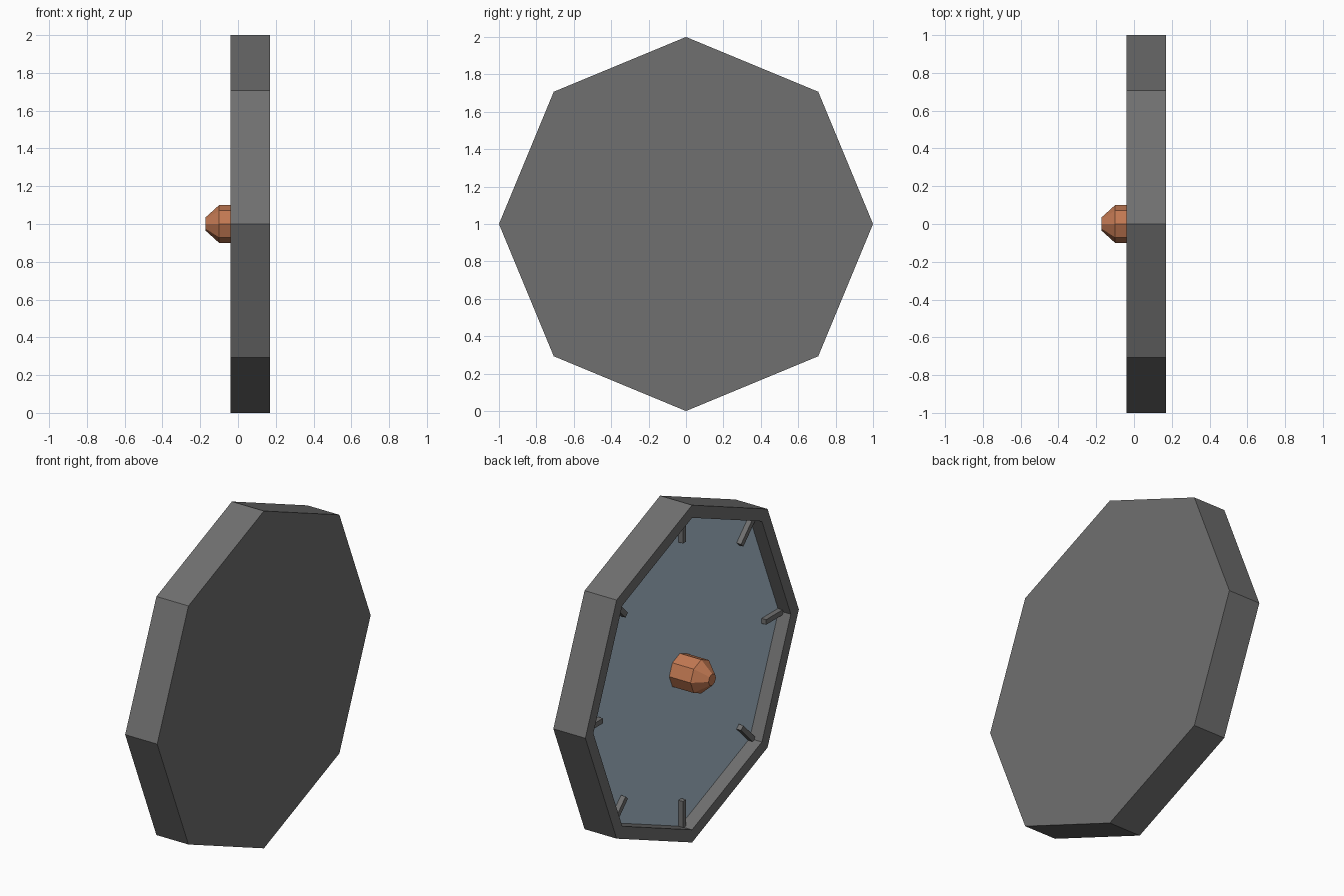
import bpy, bmesh
from math import cos, sin, tau
from mathutils import Matrix

if "Cube" in bpy.data.objects:
    bpy.data.objects.remove(bpy.data.objects["Cube"], do_unlink=True)

SIDES = 8
RIM_X, FLOOR_X, BACK_X = -0.04, 0.04, 0.17
INNER_R = 0.925


def material(name, rgb):
    m = bpy.data.materials.new(name)
    m.use_nodes = True
    m.diffuse_color = (*rgb, 1)
    m.node_tree.nodes["Principled BSDF"].inputs["Base Color"].default_value = (*rgb, 1)
    return m


grey = material("dark grey", (0.16, 0.16, 0.16))
blue = material("pale blue", (0.43, 0.56, 0.67))
copper = material("copper", (0.54, 0.19, 0.085))


def finish(bm, name, *mats):
    bmesh.ops.recalc_face_normals(bm, faces=bm.faces)
    mesh = bpy.data.meshes.new(name)
    bm.to_mesh(mesh)
    bm.free()
    for m in mats:
        mesh.materials.append(m)
    obj = bpy.data.objects.new(name, mesh)
    obj.location.z = 1
    bpy.context.collection.objects.link(obj)
    return obj


def lathe(profile):
    """Octagonal solid around the x axis from (x, radius) pairs, capped at both ends."""
    bm = bmesh.new()
    rings = [[bm.verts.new((x, r * sin(tau * i / SIDES), r * cos(tau * i / SIDES)))
              for i in range(SIDES)] for x, r in profile]
    for a, b in zip(rings, rings[1:]):
        for i in range(SIDES):
            j = (i + 1) % SIDES
            bm.faces.new((a[i], a[j], b[j], b[i]))
    bm.faces.new(rings[0])
    bm.faces.new(rings[-1])
    return bm


# Shallow octagonal dish, with its recessed floor in blue
dish = lathe([(BACK_X, 1), (RIM_X, 1), (RIM_X, INNER_R), (FLOOR_X, INNER_R)])
for f in dish.faces:
    if all(abs(v.co.x - FLOOR_X) < 1e-4 for v in f.verts):
        f.material_index = 1
finish(dish, "dish", grey, blue)

# Central hub with a tapered tip
finish(lathe([(FLOOR_X, 0.1), (-0.1, 0.1), (-0.172, 0.035)]), "hub", copper)

# Short radial ribs in the corners of the recess
RIB_LENGTH, RIB_WIDTH, RIB_HEIGHT = 0.16, 0.03, 0.03
for i in range(SIDES):
    bm = bmesh.new()
    bmesh.ops.create_cube(bm, size=1)
    bmesh.ops.scale(bm, vec=(RIB_HEIGHT, RIB_WIDTH, RIB_LENGTH), verts=bm.verts)
    bmesh.ops.translate(bm, vec=(FLOOR_X - RIB_HEIGHT / 2, 0, INNER_R - RIB_LENGTH / 2),
                        verts=bm.verts)
    bmesh.ops.rotate(bm, cent=(0, 0, 0), matrix=Matrix.Rotation(tau * i / SIDES, 3, "X"),
                     verts=bm.verts)
    finish(bm, f"corner_rib_{i + 1}", grey)
